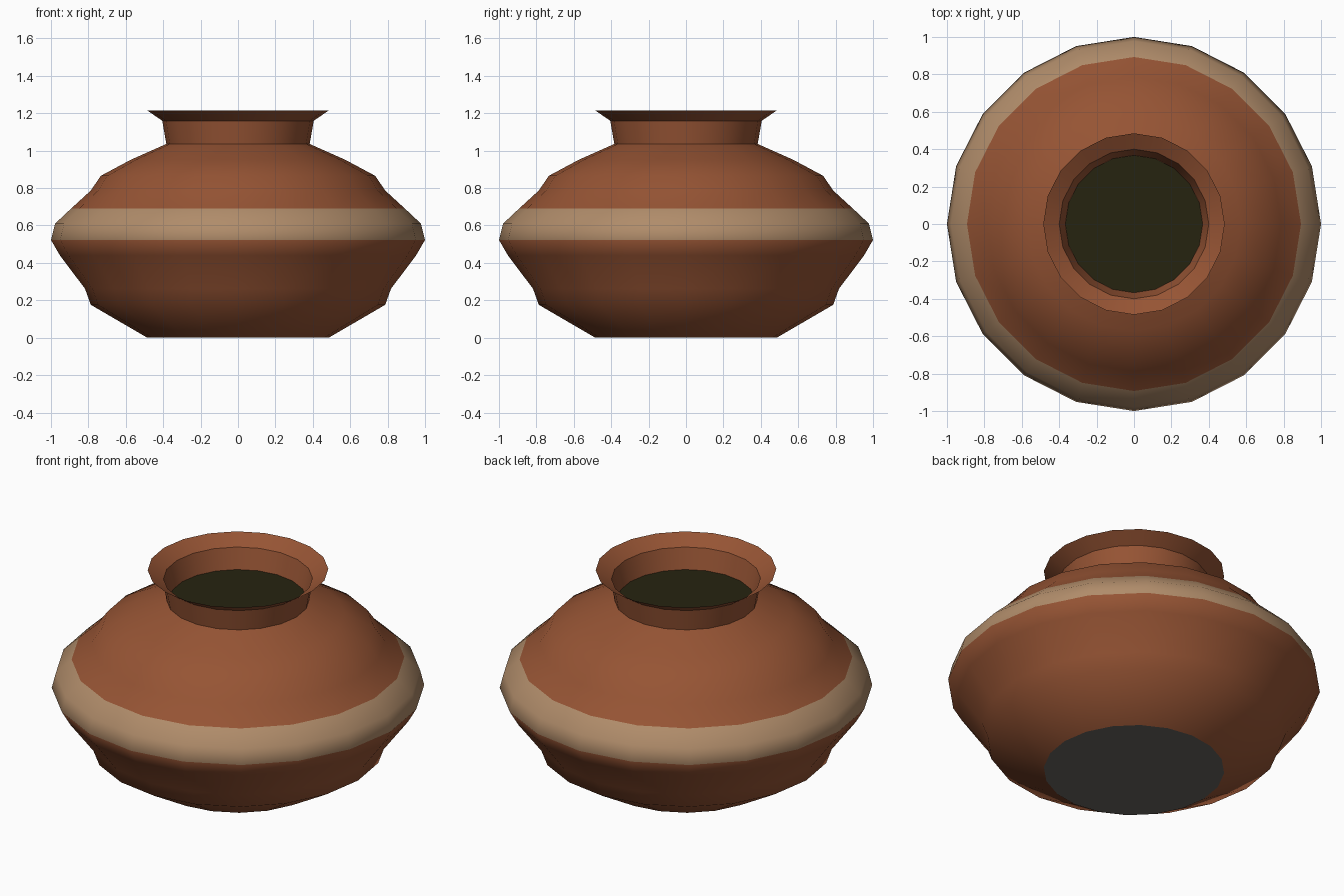
import bpy, bmesh, math

cube = bpy.data.objects.get("Cube")
if cube:
    bpy.data.objects.remove(cube)

SIDES = 20


def material(name, srgb):
    colour = [((c / 255 + 0.055) / 1.055) ** 2.4 for c in srgb] + [1.0]
    mat = bpy.data.materials.new(name)
    mat.use_nodes = True
    mat.diffuse_color = colour
    mat.node_tree.nodes["Principled BSDF"].inputs["Base Color"].default_value = colour
    return mat


terracotta = material("terracotta", (150, 84, 52))
tan = material("tan glaze", (176, 140, 106))
olive = material("dark olive", (38, 35, 16))
grey = material("grey underside", (105, 101, 96))


def finish(bm, name, mats):
    mesh = bpy.data.meshes.new(name)
    bm.to_mesh(mesh)
    bm.free()
    obj = bpy.data.objects.new(name, mesh)
    bpy.context.collection.objects.link(obj)
    for mat in mats:
        mesh.materials.append(mat)
    return obj


def lathe(name, profile, mats, band=None):
    """Spin a (radius, height) profile listed from bottom to top on the outside."""
    bm = bmesh.new()
    rings = []
    for r, z in profile:
        angles = [math.tau * i / SIDES for i in range(SIDES)]
        rings.append([bm.verts.new((r * math.cos(a), r * math.sin(a), z)) for a in angles])
    for low, high in zip(rings, rings[1:]):
        for i in range(SIDES):
            j = (i + 1) % SIDES
            face = bm.faces.new((low[i], low[j], high[j], high[i]))
            if band and band[0] < face.calc_center_median().z < band[1]:
                face.material_index = 1
    obj = finish(bm, name, mats)
    bpy.ops.object.select_all(action="DESELECT")
    obj.select_set(True)
    bpy.context.view_layer.objects.active = obj
    bpy.ops.object.shade_smooth_by_angle(angle=math.radians(50))
    return obj


def disc(name, radius, z, mat, up):
    bm = bmesh.new()
    ring = bmesh.ops.create_circle(bm, cap_ends=True, segments=SIDES, radius=radius)
    # Align the corners with the lathed rings
    for i, v in enumerate(ring["verts"]):
        a = math.tau * i / SIDES
        v.co = (radius * math.cos(a), radius * math.sin(a), z)
    bm.normal_update()
    for face in bm.faces:
        if (face.normal.z > 0) != up:
            face.normal_flip()
    return finish(bm, name, [mat])


# Rounded belly with the pale band above its widest line
lathe("body", [(0.485, 0), (0.787, 0.176), (0.818, 0.262), (0.952, 0.44), (1.0, 0.523),
               (0.978, 0.61), (0.893, 0.69), (0.787, 0.787), (0.733, 0.866),
               (0.572, 0.952), (0.385, 1.035), (0.365, 1.042)],
      [terracotta, tan], band=(0.523, 0.69))

# Neck: outer and inner walls
lathe("neck_outside", [(0.383, 1.035), (0.405, 1.16)], [terracotta])
lathe("neck_inside", [(0.40, 1.162), (0.367, 1.04)], [terracotta])

# Flared lip: underside and upper side
lathe("lip_underside", [(0.405, 1.16), (0.485, 1.215)], [terracotta])
lathe("lip_upper_side", [(0.485, 1.215), (0.40, 1.162)], [terracotta])

# Dark contents in the mouth and flat base
disc("contents", 0.367, 1.044, olive, True)
disc("base", 0.485, 0.0, grey, False)
